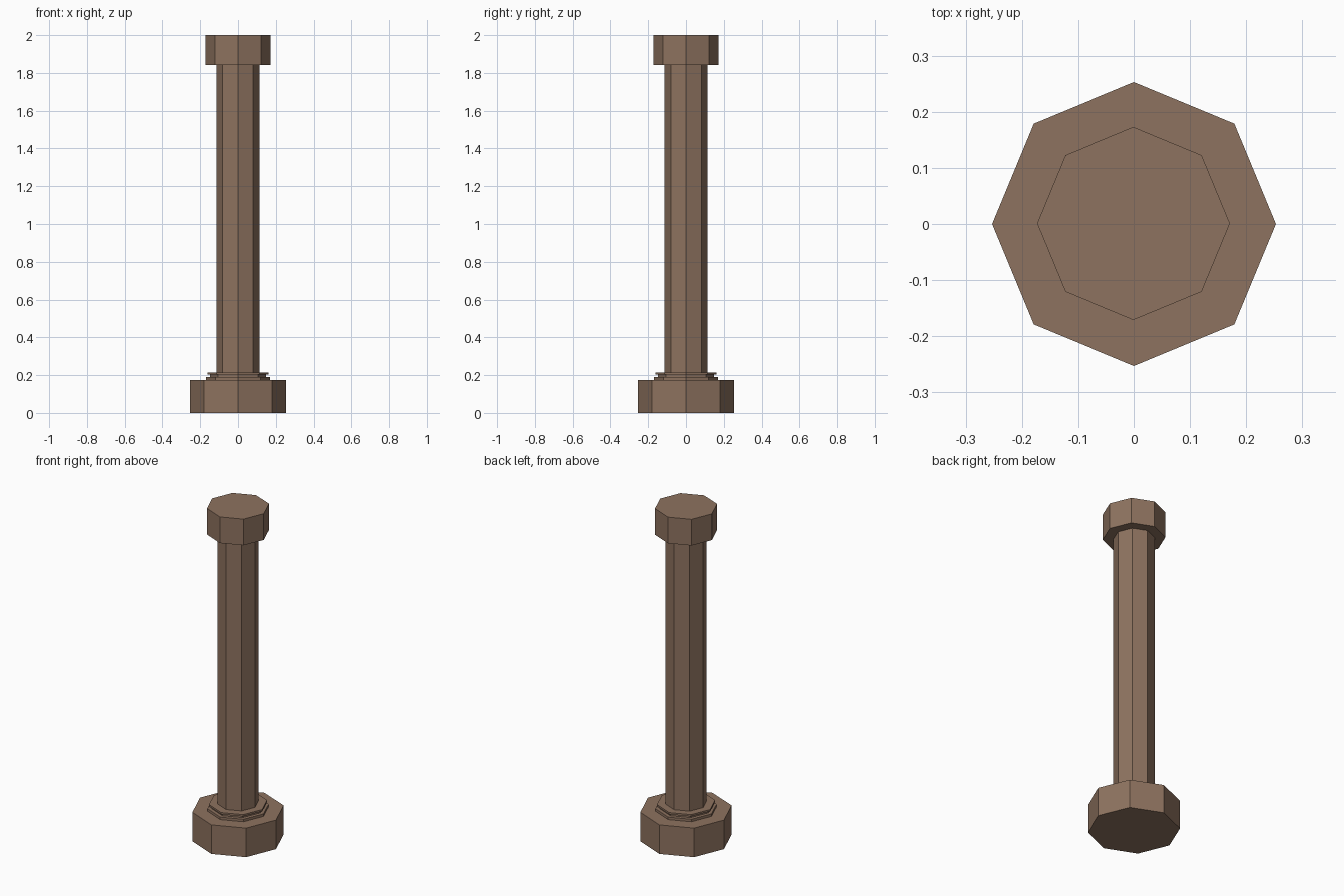
import bpy, bmesh, math

if "Cube" in bpy.data.objects:
    bpy.data.objects.remove(bpy.data.objects["Cube"])

stone = bpy.data.materials.new("brown stone")
stone.diffuse_color = (0.27, 0.17, 0.115, 1)
stone.use_nodes = True
stone.node_tree.nodes["Principled BSDF"].inputs["Base Color"].default_value = stone.diffuse_color


def octagon_lathe(name, profile, cx=0.0, cy=0.0):
    """Flat-faced eight-sided solid from (radius, z) points, bottom to top."""
    bm = bmesh.new()
    rings = []
    for r, z in profile:
        rings.append([bm.verts.new((cx + r * math.cos(i * math.pi / 4),
                                    cy + r * math.sin(i * math.pi / 4), z))
                      for i in range(8)])
    for a, b in zip(rings, rings[1:]):
        for i in range(8):
            j = (i + 1) % 8
            bm.faces.new((a[i], a[j], b[j], b[i]))
    bm.faces.new(rings[0][::-1])
    bm.faces.new(rings[-1])
    bmesh.ops.recalc_face_normals(bm, faces=bm.faces)
    mesh = bpy.data.meshes.new(name)
    bm.to_mesh(mesh)
    bm.free()
    mesh.materials.append(stone)
    obj = bpy.data.objects.new(name, mesh)
    bpy.context.collection.objects.link(obj)
    return obj


# Wide foot block
octagon_lathe("base", [(0.253, 0.0), (0.253, 0.175)])
# Stepped collar rings where the shaft meets the base
octagon_lathe("collar", [(0.17, 0.175), (0.17, 0.19), (0.148, 0.19),
                         (0.148, 0.203), (0.161, 0.203), (0.161, 0.214)])
# Tall shaft
octagon_lathe("shaft", [(0.114, 0.214), (0.114, 1.845)], -0.001, 0.001)
# Block on top
octagon_lathe("capital", [(0.172, 1.842), (0.172, 2.0)], -0.001, 0.001)
